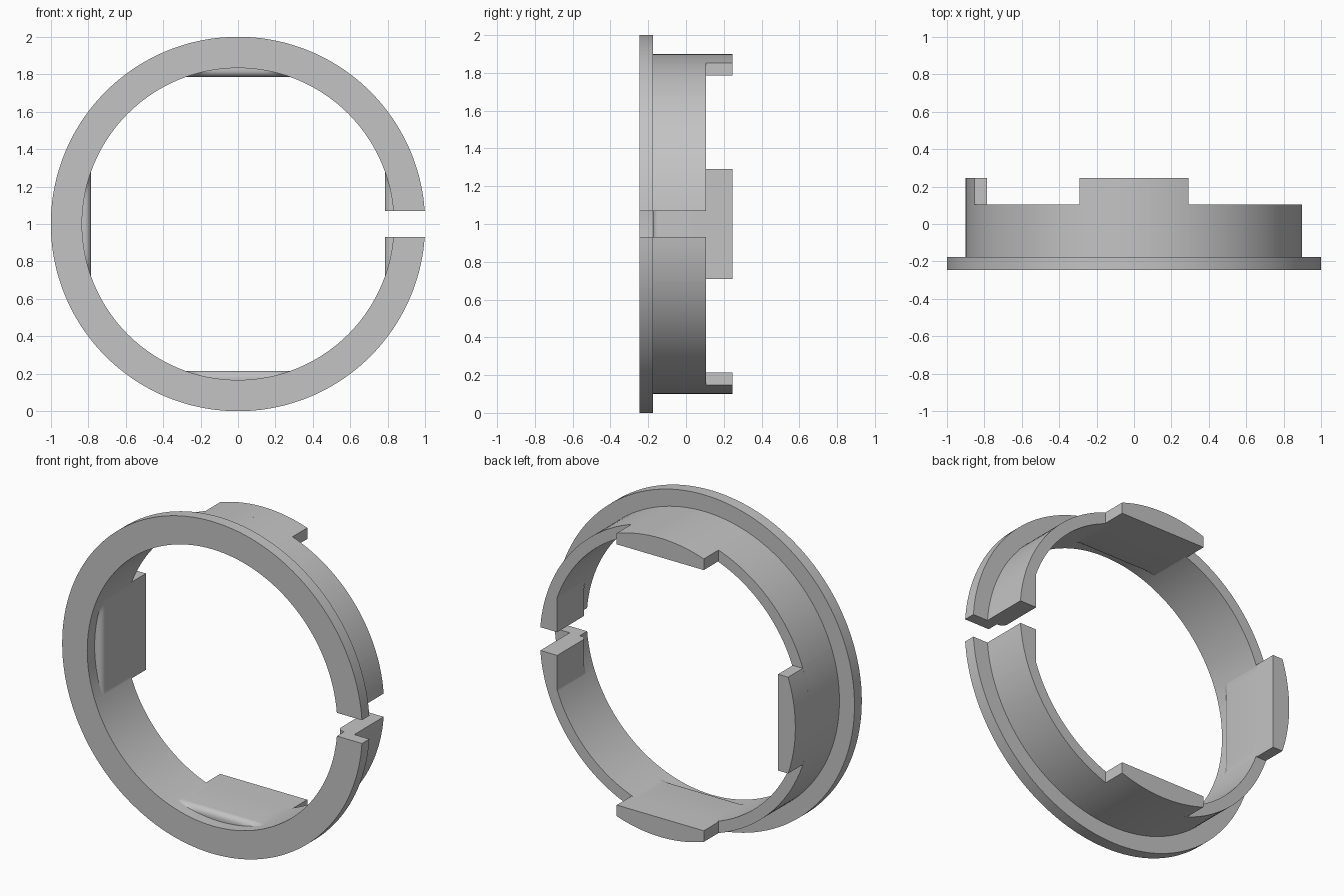
import bpy, bmesh
from math import sin, cos, asin, acos, sqrt, pi

cube = bpy.data.objects.get("Cube")
if cube:
    bpy.data.objects.remove(cube)

# Main dimensions
FLANGE_R, BODY_R, BORE_R, FLAT = 1.0, 0.9, 0.833, 0.785
FRONT, STEP, REAR, TAB_END = -0.245, -0.175, 0.105, 0.245
FILLET, SLOT, TAB_HALF = 0.035, 0.07, 0.29

grey = bpy.data.materials.new("plain_grey")
grey.use_nodes = True
grey.diffuse_color = (0.55, 0.55, 0.55, 1)
grey.node_tree.nodes["Principled BSDF"].inputs["Base Color"].default_value = (0.55, 0.55, 0.55, 1)


def finish(name, bm):
    bmesh.ops.remove_doubles(bm, verts=bm.verts, dist=1e-5)
    bmesh.ops.recalc_face_normals(bm, faces=bm.faces)
    mesh = bpy.data.meshes.new(name)
    bm.to_mesh(mesh)
    bm.free()
    mesh.materials.append(grey)
    ob = bpy.data.objects.new(name, mesh)
    bpy.context.collection.objects.link(ob)
    bpy.ops.object.select_all(action='DESELECT')
    ob.select_set(True)
    bpy.context.view_layer.objects.active = ob
    bpy.ops.object.shade_smooth_by_angle(angle=0.5)


# Cross-section as (limit radius, flat distance or None, y)
section = [(FLANGE_R, None, FRONT), (FLANGE_R, None, STEP),
           (BODY_R, None, STEP), (BODY_R, None, REAR), (BORE_R, FLAT, REAR)]
for i in range(7):  # rounded front edge of the inner flats
    a = pi / 2 * i / 6
    section.append((BORE_R, FLAT + FILLET * (1 - cos(a)), STEP + FILLET * (1 - sin(a))))
section += [(BORE_R, None, STEP), (BORE_R, None, FRONT)]


def point(radius, flat, y, angle):
    if flat:  # distance to the nearest of the four flats
        off = (angle + pi / 4) % (pi / 2) - pi / 4
        radius = min(radius, flat / cos(off))
    return (radius * cos(angle), y, 1 + radius * sin(angle))


def end_point(radius, flat, y, side):
    x = sqrt(radius ** 2 - SLOT ** 2)
    return (min(x, flat) if flat else x, y, 1 + side * SLOT)


# Split ring swept from one side of the slot to the other
edge = acos(FLAT / BORE_R)
angles = {round(2 * pi * i / 144, 5) for i in range(144)}
angles |= {round(q * pi / 2 + s * edge, 5) for q in range(5) for s in (-1, 1)}
angles = sorted(a for a in angles if 0.1 < a < 2 * pi - 0.1)
bm = bmesh.new()
loops = [[bm.verts.new(end_point(*p, 1)) for p in section]]
loops += [[bm.verts.new(point(*p, a)) for p in section] for a in angles]
loops.append([bm.verts.new(end_point(*p, -1)) for p in section])
n = len(section)
for a, b in zip(loops, loops[1:]):
    for i in range(n):
        j = (i + 1) % n
        bm.faces.new((a[i], a[j], b[j], b[i]))
bm.faces.new(loops[0])
bm.faces.new(loops[-1])
finish("split_ring", bm)


# Tabs with a flat inner side and a curved outer side
def tab(name, turn):
    half = asin(TAB_HALF / BODY_R)
    outline = [(FLAT, -TAB_HALF)]
    for i in range(17):
        a = half * (i / 8 - 1)
        outline.append((BODY_R * cos(a), BODY_R * sin(a)))
    outline.append((FLAT, TAB_HALF))
    bm = bmesh.new()
    c, s = cos(turn), sin(turn)
    face = bm.faces.new([bm.verts.new((u * c - v * s, REAR, 1 + u * s + v * c)) for u, v in outline])
    new = bmesh.ops.extrude_face_region(bm, geom=[face], use_keep_orig=True)["geom"]
    moved = [g for g in new if isinstance(g, bmesh.types.BMVert)]
    bmesh.ops.translate(bm, verts=moved, vec=(0, TAB_END - REAR, 0))
    finish(name, bm)


for k, name in enumerate(("top_tab", "right_tab", "bottom_tab"), 1):
    tab(name, k * pi / 2)
